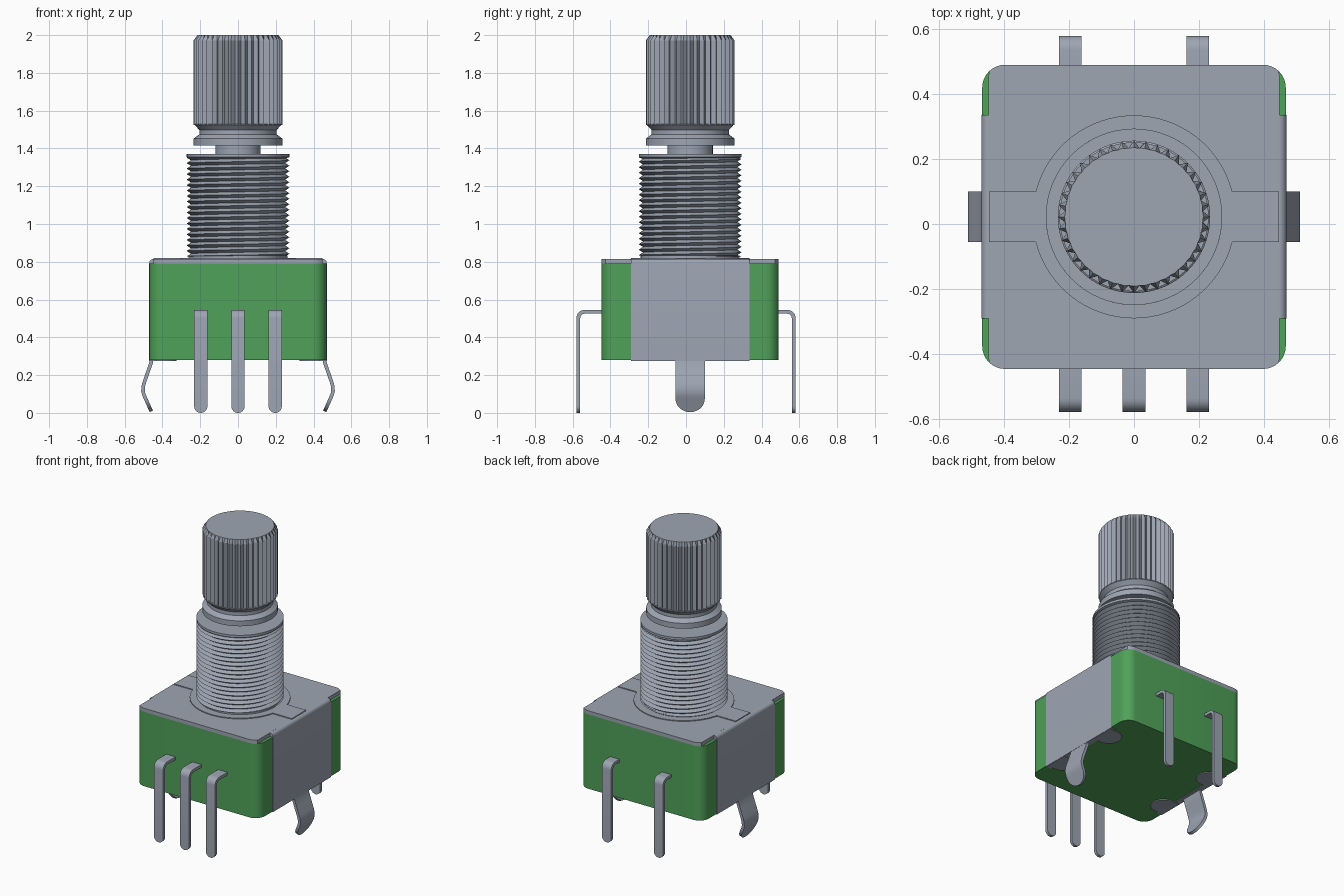
import bpy, bmesh, math
from mathutils import Vector

cube = bpy.data.objects.get("Cube")
if cube:
    bpy.data.objects.remove(cube, do_unlink=True)


def material(name, rgb):
    m = bpy.data.materials.new(name)
    m.use_nodes = True
    m.diffuse_color = (*rgb, 1)
    m.node_tree.nodes["Principled BSDF"].inputs["Base Color"].default_value = (*rgb, 1)
    return m


METAL = material("grey metal", (0.34, 0.38, 0.45))
GREEN = material("green plastic", (0.08, 0.36, 0.10))
CY = 0.022            # centre line of body and shaft
HX, HY = 0.468, 0.469  # half sizes of the body
BOTTOM = 0.28


def finish(name, bm, mat, angle=30):
    bmesh.ops.remove_doubles(bm, verts=bm.verts, dist=1e-5)
    bmesh.ops.recalc_face_normals(bm, faces=bm.faces)
    me = bpy.data.meshes.new(name)
    bm.to_mesh(me)
    bm.free()
    me.materials.append(mat)
    ob = bpy.data.objects.new(name, me)
    bpy.context.collection.objects.link(ob)
    bpy.ops.object.select_all(action='DESELECT')
    ob.select_set(True)
    bpy.context.view_layer.objects.active = ob
    bpy.ops.object.shade_smooth_by_angle(angle=math.radians(angle))
    return ob


def loft(name, rings, mat, angle=30):
    """Skin a list of equal-length closed rings and cap both ends."""
    bm = bmesh.new()
    rows = [[bm.verts.new(p) for p in ring] for ring in rings]
    n = len(rows[0])
    for a, b in zip(rows, rows[1:]):
        for i in range(n):
            j = (i + 1) % n
            bm.faces.new((a[i], a[j], b[j], b[i]))
    bm.faces.new(rows[0])
    bm.faces.new(rows[-1])
    return finish(name, bm, mat, angle)


def prism(name, outline, z0, z1, mat):
    return loft(name, [[(x, y, z) for x, y in outline] for z in (z0, z1)], mat)


def arc(cx, cy, r, a0, a1, n=8):
    return [(cx + r * math.cos(a0 + (a1 - a0) * i / n),
             cy + r * math.sin(a0 + (a1 - a0) * i / n)) for i in range(n + 1)]


def rounded_rect(hx, hy, r):
    pts = []
    for k, (sx, sy) in enumerate(((1, 1), (-1, 1), (-1, -1), (1, -1))):
        a = k * math.pi / 2
        pts += arc(sx * (hx - r), CY + sy * (hy - r), r, a, a + math.pi / 2)
    return pts


def turned(name, profile, mat, n=64):
    rings = [[(x, y, z) for x, y in arc(0, CY, r, 0, math.tau, n)[:-1]]
             for r, z in profile]
    return loft(name, rings, mat)


def ribbon(name, path, thick, width, place):
    """Bent sheet strip with a half-round free end."""
    pts = [Vector(p) for p in path]
    r = width / 2
    tip = pts.pop()
    d = (tip - pts[-1]).normalized()
    stations = [(p, r) for p in pts]
    for i in range(9):
        a = i / 8 * math.radians(88)
        stations.append((tip - d * r * (1 - math.sin(a)), r * math.cos(a)))
    rings = []
    for i, (p, h) in enumerate(stations):
        q0 = stations[max(i - 1, 0)][0]
        q1 = stations[min(i + 1, len(stations) - 1)][0]
        t = (q1 - q0).normalized()
        nrm = Vector((-t.y, t.x)) * thick / 2
        a, b = p + nrm, p - nrm
        rings.append([place(a.x, h, a.y), place(a.x, -h, a.y),
                      place(b.x, -h, b.y), place(b.x, h, b.y)])
    return loft(name, rings, METAL)


# Plastic body and the sheet metal lid, trimmed narrower at the corners
body_outline = rounded_rect(HX, HY, 0.07)
prism("plastic_body", body_outline, BOTTOM, 0.79, GREEN)
lid = []
for x, y in body_outline:
    p = (max(-0.448, min(0.448, x)), y)
    if not lid or p != lid[-1]:
        lid.append(p)
prism("metal_lid", lid, 0.79, 0.815, METAL)

# Saddle cover: rounded top bends running down both sides
HF = 0.314
for side, s in (("left", 1), ("right", -1)):
    section = [(0.43, 0.815)] + arc(0.447, 0.792, 0.023, math.pi / 2, 0, 6)
    section += [(0.47, BOTTOM - 0.004), (0.43, BOTTOM - 0.004)]
    loft(side + "_side_plate",
         [[(s * x, CY + e * HF, z) for x, z in section] for e in (-1, 1)], METAL)

    # Snap-in lug bent out and back in
    lug = [(0.458, BOTTOM + 0.01), (0.46, 0.265), (0.475, 0.222), (0.495, 0.165),
           (0.502, 0.14), (0.503, 0.115), (0.498, 0.095), (0.459, 0.008)]
    ribbon(side + "_mounting_lug", lug, 0.019, 0.155,
           lambda u, w, z, s=s: (s * u, CY + w, z))

    # Clip tabs folded under the base
    for end, e in (("back", 1), ("front", -1)):
        cy = CY + e * 0.22
        tab = arc(0.405, cy, 0.08, math.pi / 2, math.pi * 1.5, 12)
        tab = [(s * x, y) for x, y in tab + [(HX, cy - 0.08), (HX, cy + 0.08)]]
        prism(f"{side}_{end}_clip_tab", tab, BOTTOM - 0.006, BOTTOM + 0.005, METAL)

# Raised boss with a strip across the lid
half = 0.0775
a0 = math.asin(half / 0.313)
boss = [(0.447, CY - half), (0.447, CY + half)]
boss += arc(0, CY, 0.313, a0, math.pi - a0, 32)
boss += [(-0.447, CY + half), (-0.447, CY - half)]
boss += arc(0, CY, 0.313, math.pi + a0, math.tau - a0, 32)
prism("lid_boss", boss, 0.81, 0.821, METAL)

# Threaded bushing: helical ridges clamped between a foot and a top rim
SEG, TURNS, Z0, Z1 = 48, 18, 0.828, 1.352
pitch = (Z1 - Z0) / TURNS
rings = []
for j in range(-2, 2 * TURNS + 1):
    r = 0.272 if j % 2 else 0.25
    rings.append([(x, y, max(Z0, min(Z1, Z0 + pitch * (j / 2 + i / SEG))))
                  for i, (x, y) in enumerate(arc(0, CY, r, 0, math.tau, SEG)[:-1])])
bm = bmesh.new()
rows = [[bm.verts.new(p) for p in ring] for ring in rings]
for k, (a, b) in enumerate(zip(rows, rows[1:])):
    for i in range(SEG):
        if i < SEG - 1:
            quad = (a[i], a[i + 1], b[i + 1], b[i])
        elif k + 3 < len(rows):
            # the seam joins one full pitch higher
            quad = (a[i], rows[k + 2][0], rows[k + 3][0], b[i])
        else:
            continue
        if max(v.co.z for v in quad) - min(v.co.z for v in quad) > 1e-6:
            bm.faces.new(quad)
finish("bushing_thread", bm, METAL, 25)
turned("bushing_foot", [(0.262, 0.815), (0.262, 0.832)], METAL)
turned("bushing_core", [(0.249, 0.82), (0.249, 1.36)], METAL)
turned("bushing_rim", [(0.255, 1.348), (0.272, 1.354), (0.272, 1.37)], METAL)

# Shaft neck and grooved collar
turned("shaft_neck", [(0.12, 1.36), (0.12, 1.42)], METAL, 40)
turned("shaft_collar", [(0.235, 1.415), (0.235, 1.452), (0.205, 1.474),
                        (0.205, 1.498), (0.23, 1.525), (0.23, 1.53)], METAL)

# Knurled knob with triangular teeth and a chamfered top
TEETH = 40
rings = []
for z, tip, root in ((1.525, 0.235, 0.213), (1.972, 0.235, 0.213), (2.0, 0.214, 0.2125)):
    rings.append([((tip, root)[i % 2] * math.cos(math.pi * i / TEETH),
                   CY + (tip, root)[i % 2] * math.sin(math.pi * i / TEETH), z)
                  for i in range(2 * TEETH)])
loft("knurled_knob", rings, METAL, 15)

# Bent terminal pins: three at the front, two at the back
bend = arc(0.537, 0.502, 0.033, math.pi / 2, 0, 6)
pin_path = [(0.43, 0.535)] + bend + [(0.57, 0.0)]
for end, s, xs in (("front", -1, (-0.197, 0, 0.197)), ("back", 1, (-0.197, 0.197))):
    for i, px in enumerate(xs):
        ribbon(f"{end}_pin_{i + 1}", pin_path, 0.02, 0.07,
               lambda u, w, z, s=s, px=px: (px + w, s * u, z))
